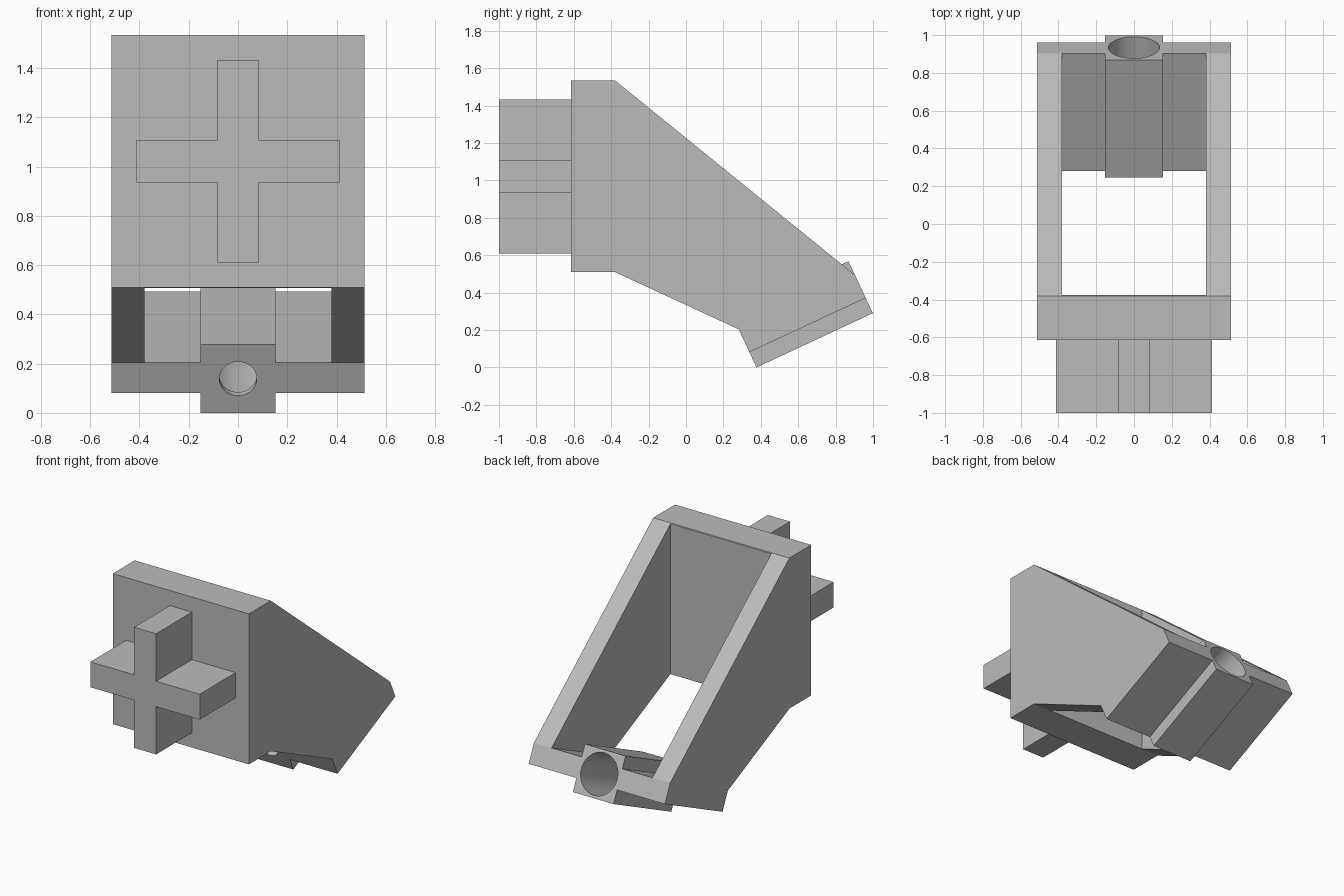
import bpy
import bmesh
from math import radians, sin, cos
from mathutils import Matrix, Vector

cube = bpy.data.objects.get("Cube")
if cube:
    bpy.data.objects.remove(cube, do_unlink=True)

# Single grey plastic
grey = bpy.data.materials.new("grey_plastic")
grey.use_nodes = True
colour = (0.5, 0.5, 0.5, 1)
grey.diffuse_color = colour
grey.node_tree.nodes["Principled BSDF"].inputs["Base Color"].default_value = colour

TILT = radians(25)
FOOT = (0.377, 0.0)          # lower corner of the tilted socket, as (y, z)
LENGTH = 0.686               # length of the tilted socket
MID = 0.153                  # bore axis height inside the socket


def tilted(u, n):
    """Point (y, z) at u along and n above the tilted base line."""
    return (FOOT[0] + u * cos(TILT) - n * sin(TILT),
            FOOT[1] + u * sin(TILT) + n * cos(TILT))


def finish(name, bm):
    bmesh.ops.recalc_face_normals(bm, faces=bm.faces)
    mesh = bpy.data.meshes.new(name)
    bm.to_mesh(mesh)
    bm.free()
    mesh.materials.append(grey)
    obj = bpy.data.objects.new(name, mesh)
    bpy.context.collection.objects.link(obj)
    return obj


def prism(name, outline, half_width):
    """Extrude a (y, z) outline symmetrically across x."""
    bm = bmesh.new()
    face = bm.faces.new([bm.verts.new((-half_width, y, z)) for y, z in outline])
    new = bmesh.ops.extrude_face_region(bm, geom=[face])["geom"]
    verts = [v for v in new if isinstance(v, bmesh.types.BMVert)]
    bmesh.ops.translate(bm, verts=verts, vec=(2 * half_width, 0, 0))
    return finish(name, bm)


def box(name, half_width, y0, y1, z0, z1):
    return prism(name, [(y0, z0), (y1, z0), (y1, z1), (y0, z1)], half_width)


def bore(name, radius, u0, u1):
    """Cylinder along the tilted axis."""
    y, z = tilted((u0 + u1) / 2, MID)
    axis = Vector((0, cos(TILT), sin(TILT)))
    turn = axis.to_track_quat("Z", "Y").to_matrix().to_4x4()
    bm = bmesh.new()
    bmesh.ops.create_cone(bm, cap_ends=True, segments=64, radius1=radius,
                          radius2=radius, depth=u1 - u0,
                          matrix=Matrix.Translation((0, y, z)) @ turn)
    return finish(name, bm)


def combine(target, other, operation):
    """Apply a boolean and discard the helper."""
    other.hide_render = True
    mod = target.modifiers.new(operation.lower(), "BOOLEAN")
    mod.operation = operation
    mod.solver = "EXACT"
    mod.object = other
    bpy.context.view_layer.objects.active = target
    bpy.ops.object.modifier_apply(modifier=mod.name)
    bpy.data.objects.remove(other, do_unlink=True)


# Wedge frame: thick front plate, sloping side walls, tilted slab
frame = prism("wedge_frame", [
    (-0.615, 0.51), (-0.38, 0.51), tilted(0, 0.225), tilted(0, 0.09),
    tilted(LENGTH, 0.09), tilted(LENGTH, 0.225), (-0.38, 1.535), (-0.615, 1.535)], 0.513)

# Open cavity between the side walls, above the slab
combine(frame, prism("cavity", [
    (-0.375, 0.1), (0.2, 0.1), tilted(0, 0.225), tilted(1, 0.225),
    (1.2, 2), (-0.375, 2)], 0.38), "DIFFERENCE")

# Central socket block with a wide bore and a narrow opening at its lower end
combine(frame, prism("socket_block", [
    tilted(0, 0), tilted(LENGTH, 0), tilted(LENGTH, 0.307), tilted(0, 0.307)],
    0.153), "UNION")
combine(frame, bore("wide_bore", 0.135, 0.035, LENGTH + 0.1), "DIFFERENCE")
combine(frame, bore("narrow_bore", 0.076, -0.1, 0.1), "DIFFERENCE")

# Cross-shaped key on the front plate
cross = box("cross_key", 0.083, -1, -0.61, 0.61, 1.432)
combine(cross, box("cross_bar", 0.412, -1, -0.61, 0.935, 1.108), "UNION")

# Smooth the bore walls, keep every other edge sharp
for obj in (frame, cross):
    bpy.ops.object.select_all(action="DESELECT")
    obj.select_set(True)
    bpy.context.view_layer.objects.active = obj
    bpy.ops.object.shade_smooth_by_angle(angle=radians(20))
